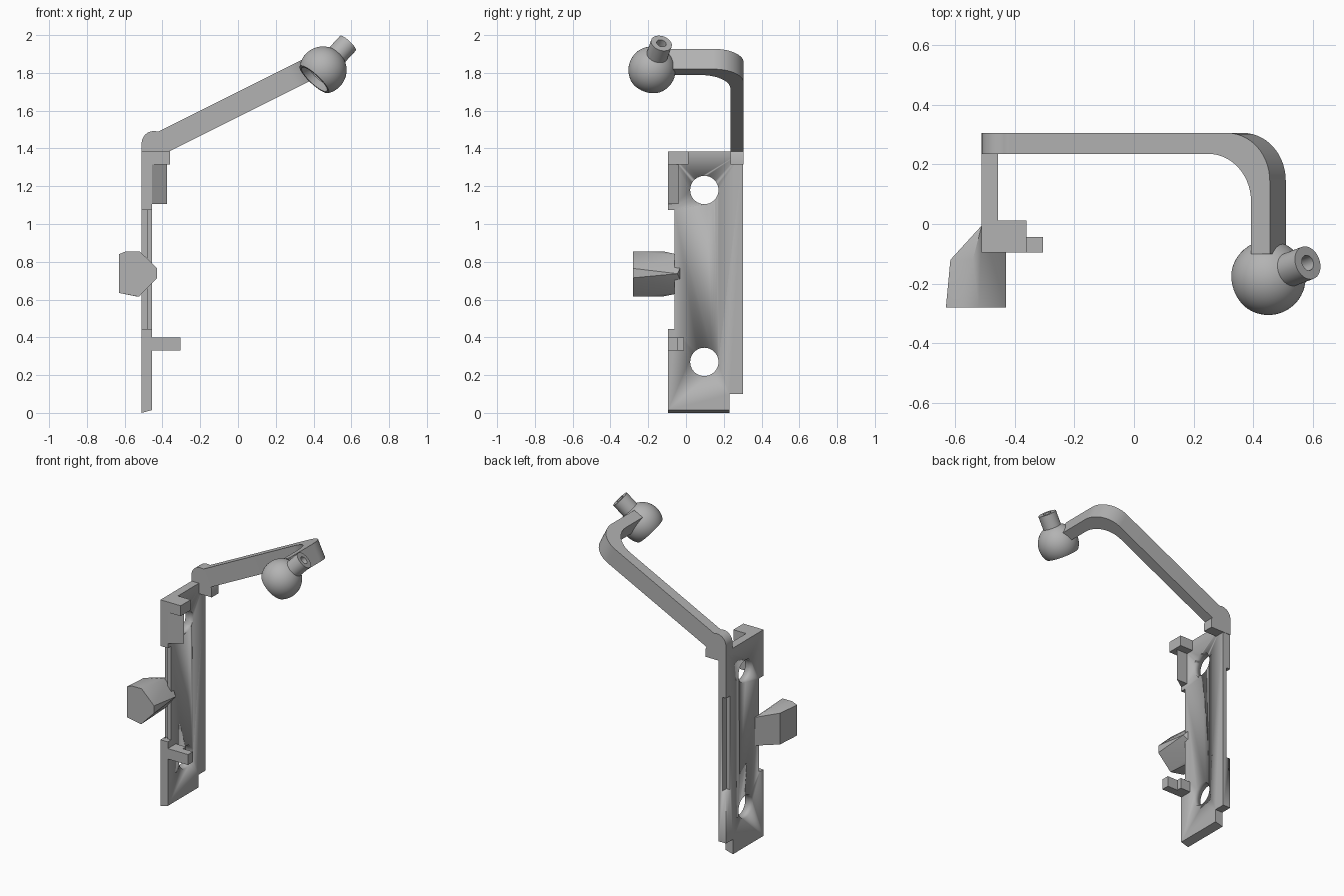
import bpy, bmesh, math
from mathutils import Vector, Matrix

cube = bpy.data.objects.get("Cube")
if cube:
    bpy.data.objects.remove(cube, do_unlink=True)

grey = bpy.data.materials.new("plain_grey")
grey.use_nodes = True
grey.diffuse_color = (0.45, 0.45, 0.45, 1)
grey.node_tree.nodes["Principled BSDF"].inputs["Base Color"].default_value = (0.45, 0.45, 0.45, 1)


def finish(name, bm, matrix=None):
    """Turn a bmesh into a shaded, coloured object."""
    if matrix:
        bmesh.ops.transform(bm, matrix=matrix, verts=bm.verts)
    bmesh.ops.recalc_face_normals(bm, faces=bm.faces)
    mesh = bpy.data.meshes.new(name)
    bm.to_mesh(mesh)
    bm.free()
    mesh.materials.append(grey)
    ob = bpy.data.objects.new(name, mesh)
    bpy.context.collection.objects.link(ob)
    bpy.ops.object.select_all(action="DESELECT")
    ob.select_set(True)
    bpy.context.view_layer.objects.active = ob
    bpy.ops.object.shade_smooth_by_angle(angle=math.radians(30))
    return ob


def prism_bm(points, place, low, high):
    """Extrude a 2D outline; place(a, b, depth) gives the 3D point."""
    bm = bmesh.new()
    face = bm.faces.new([bm.verts.new(place(a, b, low)) for a, b in points])
    new = bmesh.ops.extrude_face_region(bm, geom=[face])["geom"]
    move = Vector(place(0, 0, high)) - Vector(place(0, 0, low))
    bmesh.ops.translate(bm, vec=move, verts=[v for v in new if isinstance(v, bmesh.types.BMVert)])
    return bm


def box(name, x, y, z):
    outline = [(x[0], y[0]), (x[1], y[0]), (x[1], y[1]), (x[0], y[1])]
    return finish(name, prism_bm(outline, lambda a, b, d: (a, b, d), *z))


def arc(cx, cy, r, start, end, steps=14):
    angles = [math.radians(start + (end - start) * i / steps) for i in range(steps + 1)]
    return [(cx + r * math.cos(t), cy + r * math.sin(t)) for t in angles]


def cut(target, cutter):
    cutter.hide_render = True
    mod = target.modifiers.new("cut", "BOOLEAN")
    mod.operation = "DIFFERENCE"
    mod.solver = "EXACT"
    mod.object = cutter
    bpy.context.view_layer.objects.active = target
    bpy.ops.object.modifier_apply(modifier=mod.name)
    bpy.data.objects.remove(cutter, do_unlink=True)


# Back plate: stepped outline with a slanted lower edge
LEFT, RIGHT = -0.51, -0.455
outline = [(-0.095, 0), (0.23, 0), (0.23, 0.1), (0.303, 0.1), (0.303, 1.385), (-0.095, 1.385),
           (-0.095, 1.075), (-0.06, 1.075), (-0.06, 0.445), (-0.095, 0.445)]
bm = prism_bm(outline, lambda a, b, d: (d, a, b), LEFT, RIGHT)
for v in bm.verts:
    if v.co.z < 0.01 and v.co.x > -0.48:
        v.co.z = 0.015
plate = finish("mounting_plate", bm)

# Two screw holes and the shallow steps on both long edges
for z in (0.27, 1.18):
    cut(plate, finish("hole_cutter", prism_bm(arc(0.097, z, 0.075, 0, 350, 35),
                                              lambda a, b, d: (d, a, b), -0.6, -0.4)))
for y in ((-0.2, -0.045), (0.26, 0.4)):
    cut(plate, box("step_cutter", (-0.6, -0.482), y, (0.445, 1.075)))

# Clips on the plate's front edge
box("upper_clip", (RIGHT - 0.03, -0.36), (-0.095, 0.012), (1.315, 1.385))
finish("upper_clip_wedge", prism_bm([(RIGHT, -0.095), (-0.375, -0.04), (RIGHT, -0.04)],
                                    lambda a, b, d: (a, b, d), 1.105, 1.32))
lower = [(RIGHT - 0.01, -0.095), (-0.305, -0.095), (-0.305, -0.043), (-0.38, -0.043),
         (-0.38, -0.01), (RIGHT - 0.01, -0.01)]
finish("lower_clip", prism_bm(lower, lambda a, b, d: (a, b, d), 0.33, 0.4))

# Faceted thumb tab in front of the plate
front = [(-0.63, 0.84), (-0.595, 0.855), (-0.52, 0.855), (-0.428, 0.765),
         (-0.428, 0.715), (-0.525, 0.615), (-0.63, 0.635)]
back = [(-0.615, -0.12, 0.842), (-0.615, -0.12, 0.632), (-0.54, -0.12, 0.855), (-0.54, -0.12, 0.617),
        (-0.51, -0.005, 0.83), (-0.51, -0.005, 0.64), (-0.43, -0.045, 0.737)]
bm = bmesh.new()
for p in [(x, -0.28, z) for x, z in front] + back:
    bm.verts.new(p)
hull = bmesh.ops.convex_hull(bm, input=bm.verts)
bmesh.ops.dissolve_limit(bm, angle_limit=math.radians(1), verts=bm.verts, edges=bm.edges)
finish("thumb_tab", bm)

# Arm root: rounded elbow on top of the plate
ARM_Y = (0.235, 0.305)
SLOPE = math.atan(0.5)
U = Vector((math.cos(SLOPE), 0, math.sin(SLOPE)))
V = Vector((-math.sin(SLOPE), 0, math.cos(SLOPE)))
HEIGHT = 0.12
TOP = Vector((-0.42, 0, 1.49))
low = TOP - V * HEIGHT
root = [(LEFT, 1.315), (-0.36, 1.315), (-0.36, 1.37), (low.x, low.z), (TOP.x, TOP.z)]
root += arc(-0.445, 1.427, 0.065, 75, 180)
finish("arm_root", prism_bm(root, lambda a, b, d: (a, d, b), *ARM_Y))

# Sloping arm: bent strip drawn in its own tilted plane
END, THICK, BEND = 0.978, 0.07, 0.16
strip = [(0, ARM_Y[0])]
strip += arc(END - THICK - BEND, ARM_Y[0] - BEND, BEND, 90, 0)
strip += [(END - THICK, -0.1), (END, -0.1)]
strip += arc(END - BEND, ARM_Y[1] - BEND, BEND, 0, 90)
strip += [(0, ARM_Y[1])]
finish("sloping_arm", prism_bm(strip, lambda a, b, d: TOP + U * a + V * d + Vector((0, b, 0)),
                               -HEIGHT, 0))

# Ball socket with hollow stem, lathed around its tilted axis
R, STEM, BORE, TIP, CUT = 0.125, 0.057, 0.026, 0.2, -0.07
first = math.degrees(math.acos(STEM / R))
last = math.degrees(math.asin(CUT / R))
profile = [(BORE, TIP), (STEM, TIP)] + arc(0, 0, R, first, last, 20)
profile += [(0.091, CUT)] + arc(0, 0, 0.082, -25, 70, 10)
profile += [(BORE, 0.077)]
bm = bmesh.new()
ring = [bm.verts.new((r, 0, t)) for r, t in profile]
edges = [bm.edges.new((ring[i], ring[(i + 1) % len(ring)])) for i in range(len(ring))]
bmesh.ops.spin(bm, geom=ring + edges, cent=(0, 0, 0), axis=(0, 0, 1),
               angle=math.tau, steps=48, use_duplicate=False)
bmesh.ops.remove_doubles(bm, verts=bm.verts, dist=0.0005)
axis = Vector((0.66, 0.25, 0.71))
tilt = axis.to_track_quat("Z", "Y").to_matrix().to_4x4()
finish("ball_socket", bm, Matrix.Translation((0.45, -0.18, 1.815)) @ tilt)
